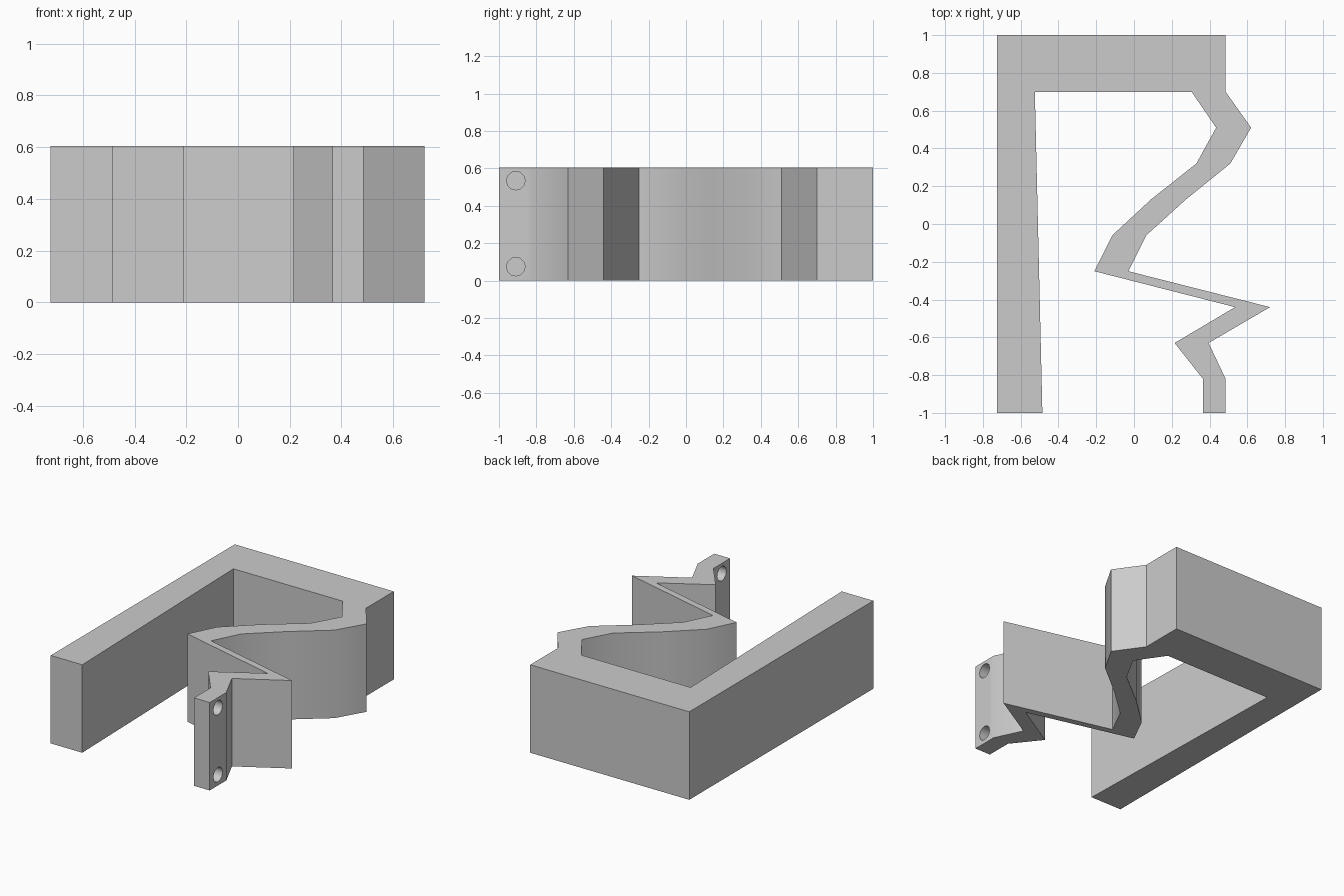
import bpy, bmesh
from math import pi, radians
from mathutils import Matrix

if "Cube" in bpy.data.objects:
    bpy.data.objects.remove(bpy.data.objects["Cube"], do_unlink=True)

HEIGHT = 0.605

grey = bpy.data.materials.new("plain_grey")
grey.use_nodes = True
colour = (0.6, 0.6, 0.6, 1)
grey.diffuse_color = colour
grey.node_tree.nodes["Principled BSDF"].inputs["Base Color"].default_value = colour


def finish(name, bm):
    bmesh.ops.recalc_face_normals(bm, faces=bm.faces)
    mesh = bpy.data.meshes.new(name)
    bm.to_mesh(mesh)
    bm.free()
    mesh.materials.append(grey)
    obj = bpy.data.objects.new(name, mesh)
    bpy.context.collection.objects.link(obj)
    return obj


def extrude_profile(name, points, height):
    bm = bmesh.new()
    face = bm.faces.new([bm.verts.new((x, y, 0)) for x, y in points])
    moved = bmesh.ops.extrude_face_region(bm, geom=[face], use_keep_orig=True)["geom"]
    verts = [v for v in moved if isinstance(v, bmesh.types.BMVert)]
    bmesh.ops.translate(bm, verts=verts, vec=(0, 0, height))
    return finish(name, bm)


# Zigzag arm: inner and outer edge at equal steps from the frame to the tip
inner = [0.305, 0.435, 0.33, 0.09, -0.115, -0.21, 0.535, 0.215, 0.365]
outer = [0.485, 0.62, 0.51, 0.275, 0.065, -0.03, 0.72, 0.395, 0.485]
levels = [0.7 - 0.19 * i for i in range(len(inner))]
inner_edge = list(zip(inner, levels)) + [(inner[-1], -1)]
outer_edge = list(zip(outer, levels)) + [(outer[-1], -1)]

# Frame: straight tapered arm and back bar, joined to the zigzag arm
frame = [(outer[0], 1), (-0.725, 1), (-0.725, -1), (-0.485, -1), (-0.525, 0.7)]
bracket = extrude_profile("zigzag_bracket", frame + inner_edge + outer_edge[::-1], HEIGHT)

# Two screw holes through the tip
bm = bmesh.new()
for z in (0.075, HEIGHT - 0.07):
    place = Matrix.Translation((0.425, -0.91, z)) @ Matrix.Rotation(pi / 2, 4, 'Y')
    bmesh.ops.create_cone(bm, cap_ends=True, segments=12, radius1=0.05,
                          radius2=0.05, depth=0.3, matrix=place)
cutter = finish("screw_hole_cutter", bm)
cutter.hide_render = True

bpy.ops.object.select_all(action='DESELECT')
bracket.select_set(True)
bpy.context.view_layer.objects.active = bracket
cut = bracket.modifiers.new("screw_holes", 'BOOLEAN')
cut.operation = 'DIFFERENCE'
cut.solver = 'EXACT'
cut.object = cutter
bpy.ops.object.modifier_apply(modifier=cut.name)
bpy.data.objects.remove(cutter, do_unlink=True)

bpy.ops.object.shade_smooth_by_angle(angle=radians(31))
